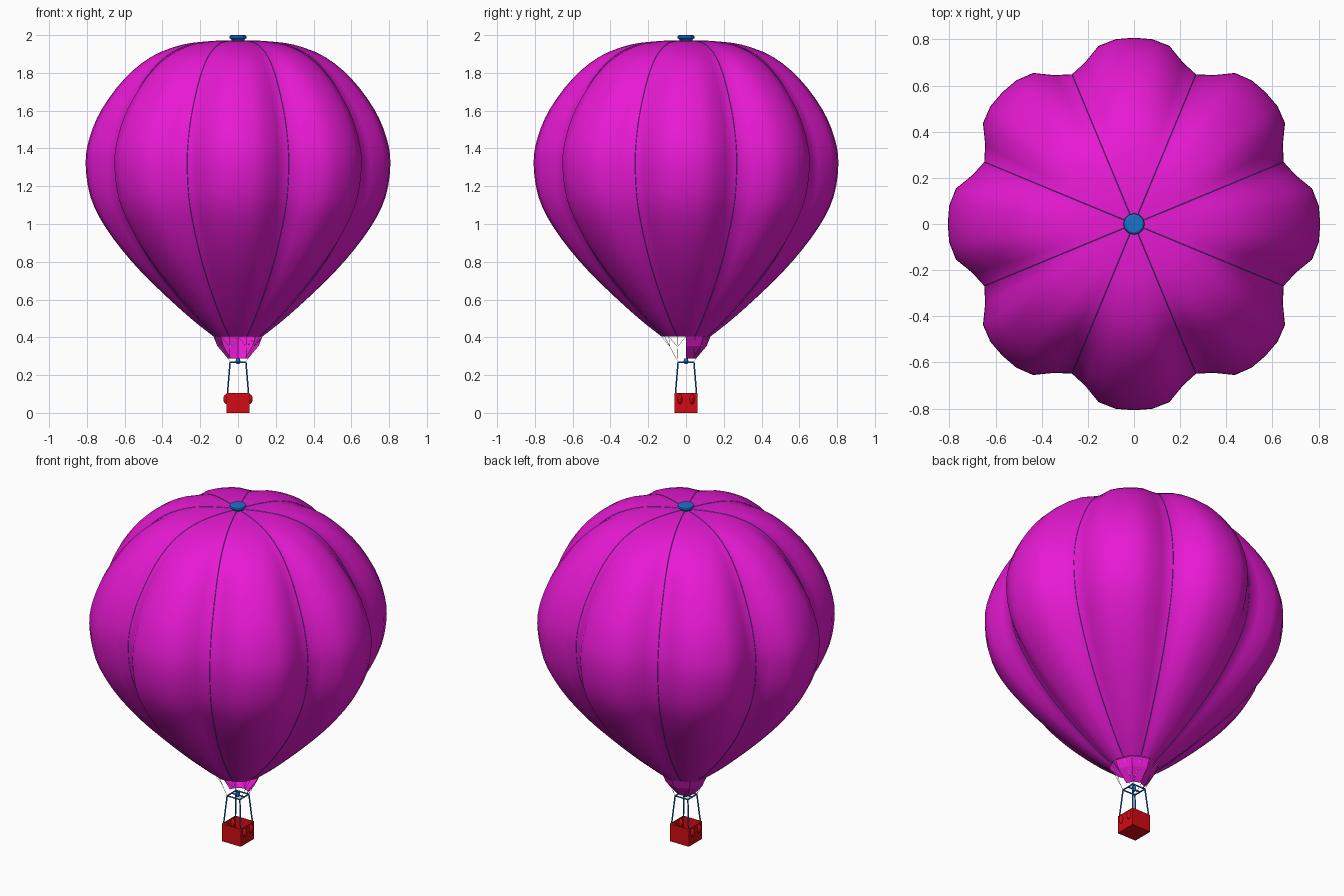
import bpy, bmesh
from math import sin, cos, pi, atan2, radians
from mathutils import Vector

if "Cube" in bpy.data.objects:
    bpy.data.objects.remove(bpy.data.objects["Cube"])


def mat(name, c):
    m = bpy.data.materials.new(name)
    m.diffuse_color = (*c, 1)
    m.use_nodes = True
    m.node_tree.nodes["Principled BSDF"].inputs["Base Color"].default_value = m.diffuse_color
    return m


MAGENTA = mat("magenta_fabric", (0.8, 0.01, 0.65))
BLUE = mat("blue_metal", (0.01, 0.17, 0.6))
RED = mat("red_basket", (0.65, 0.003, 0.006))
GREY = mat("rope_grey", (0.35, 0.4, 0.45))


def finish(name, bm, material, smooth=None, fix=True):
    if fix:
        bmesh.ops.recalc_face_normals(bm, faces=bm.faces)
    me = bpy.data.meshes.new(name)
    bm.to_mesh(me)
    bm.free()
    ob = bpy.data.objects.new(name, me)
    bpy.context.collection.objects.link(ob)
    me.materials.append(material)
    if smooth:
        bpy.ops.object.select_all(action='DESELECT')
        ob.select_set(True)
        bpy.context.view_layer.objects.active = ob
        bpy.ops.object.shade_smooth_by_angle(angle=radians(smooth))
    return ob


def tube(name, pts, r, material, sides=8):
    # straight cylinders joined end to end along a path
    bm = bmesh.new()
    for a, b in zip(pts, pts[1:]):
        a, b = Vector(a), Vector(b)
        d = b - a
        m = d.to_track_quat('Z', 'Y').to_matrix().to_4x4()
        m.translation = (a + b) / 2
        bmesh.ops.create_cone(bm, cap_ends=True, segments=sides, radius1=r,
                              radius2=r, depth=d.length, matrix=m)
    return finish(name, bm, material, 40)


def lathe(name, prof, n, material, smooth=None):
    bm = bmesh.new()
    rings = [[bm.verts.new((r * cos(2 * pi * i / n), r * sin(2 * pi * i / n), z))
              for i in range(n)] for r, z in prof]
    for A, B in zip(rings, rings[1:]):
        for i in range(n):
            bm.faces.new((A[i], A[(i + 1) % n], B[(i + 1) % n], B[i]))
    bm.faces.new(rings[0])
    bm.faces.new(rings[-1])
    return finish(name, bm, material, smooth)


# smoothed envelope profile (lobe radius, height), bottom to top
KEY = [(0.13, 0.405), (0.25, 0.5), (0.42, 0.655), (0.57, 0.81), (0.70, 0.98),
       (0.78, 1.14), (0.807, 1.32), (0.785, 1.46), (0.72, 1.61), (0.60, 1.77),
       (0.46, 1.885), (0.30, 1.948), (0.15, 1.968), (0.03, 1.971)]


def catmull(pts, steps):
    p = [Vector(q) for q in pts]
    p = [2 * p[0] - p[1]] + p + [2 * p[-1] - p[-2]]
    out = []
    for i in range(1, len(p) - 2):
        a, b, c, d = p[i - 1:i + 3]
        for s in range(steps):
            t = s / steps
            out.append(0.5 * (2 * b + (c - a) * t + (2 * a - 5 * b + 4 * c - d) * t * t
                              + (3 * b - a - 3 * c + d) * t ** 3))
    return out + [p[-2]]


PROF = catmull(KEY, 3)
BULGE = [1, 0.98, 0.81, 0.28, 0]          # lobe centre to seam


def env_radius(r, f):
    depth = 0.13 * min(1, 0.3 + r)
    return r * (1 - depth * (1 - f))


# envelope: eight bulging gores
bm = bmesh.new()
rings = []
for r, z in PROF:
    ring = []
    for i in range(64):
        k = i % 8
        rr = env_radius(r, BULGE[min(k, 8 - k)])
        a = 2 * pi * i / 64
        ring.append(bm.verts.new((rr * cos(a), rr * sin(a), z)))
    rings.append(ring)
for A, B in zip(rings, rings[1:]):
    for i in range(64):
        j = (i + 1) % 64
        bm.faces.new((A[i], A[j], B[j], B[i]))
bm.faces.new(rings[-1])
finish("envelope", bm, MAGENTA, 40, fix=False)

# crown cap
lathe("crown_cap", [(0.03, 1.962), (0.034, 1.975), (0.046, 1.985), (0.044, 1.995), (0.036, 2.0)],
      12, BLUE)

# skirt: half cone of fabric round the back of the mouth
bm = bmesh.new()
rows = []
for r, z in [(0.13, 0.405), (0.11, 0.355), (0.053, 0.287)]:
    rows.append([bm.verts.new((r * (1 if i % 2 == 0 else 0.92) * cos(pi * i / 8),
                               r * (1 if i % 2 == 0 else 0.92) * sin(pi * i / 8), z))
                 for i in range(9)])
for A, B in zip(rows, rows[1:]):
    for i in range(8):
        bm.faces.new((A[i], B[i], B[i + 1], A[i + 1]))
finish("skirt", bm, MAGENTA, fix=False)

# seam tapes running down into suspension ropes
H, ZF = 0.042, 0.268
for k in range(8):
    a = radians(22.5 + 45 * k)
    tape = [(env_radius(r, 0) * cos(a), env_radius(r, 0) * sin(a), z) for r, z in PROF]
    tube("seam_tape", tape, 0.0015, BLUE, 4)
    corner = (H if cos(a) > 0 else -H, H if sin(a) > 0 else -H, ZF)
    tube("suspension_rope", [tape[0], corner], 0.001, GREY, 4)
    b = radians(45 * k)
    knot = Vector(tape[0]).lerp(Vector(corner), 0.4)
    tube("branch_rope", [(0.13 * cos(b), 0.13 * sin(b), 0.405), knot], 0.001, GREY, 4)

# burner frame, crossbar and burner
tube("burner_frame", [(H, H, ZF), (-H, H, ZF), (-H, -H, ZF), (H, -H, ZF), (H, H, ZF)], 0.004, BLUE)
tube("burner_crossbar", [(-H, 0, ZF), (H, 0, ZF)], 0.004, BLUE)
lathe("burner", [(0.008, 0.258), (0.012, 0.266), (0.012, 0.278), (0.009, 0.288)], 12, BLUE, 40)

# poles from frame to basket corners
for sx in (-1, 1):
    for sy in (-1, 1):
        tube("pole", [(sx * H, sy * H, ZF), (sx * 0.056, sy * 0.056, 0.1)], 0.004, BLUE)

# basket: open box with thick walls
bm = bmesh.new()
bmesh.ops.create_cube(bm, size=1)
for v in bm.verts:
    v.co = Vector((v.co.x * 0.124, v.co.y * 0.124, v.co.z * 0.104 + 0.053))
bm.normal_update()
top = [f for f in bm.faces if f.normal.z > 0.9]
bmesh.ops.inset_region(bm, faces=top, thickness=0.009)
bmesh.ops.translate(bm, verts=top[0].verts[:], vec=(0, 0, -0.09))
for v in bm.verts:
    v.co.z = max(0.0, v.co.z - 0.001 if v.co.z < 0.01 else v.co.z)
finish("basket", bm, RED)

# rounded side pouches, two on each side
for sx in (-1, 1):
    for sy in (-1, 1):
        bm = bmesh.new()
        bmesh.ops.create_uvsphere(bm, u_segments=12, v_segments=8, radius=1)
        for v in bm.verts:
            v.co = Vector((sx * 0.06 + v.co.x * 0.018, sy * 0.032 + v.co.y * 0.013,
                           0.073 + v.co.z * 0.027))
        finish("side_pouch", bm, RED, 40)
